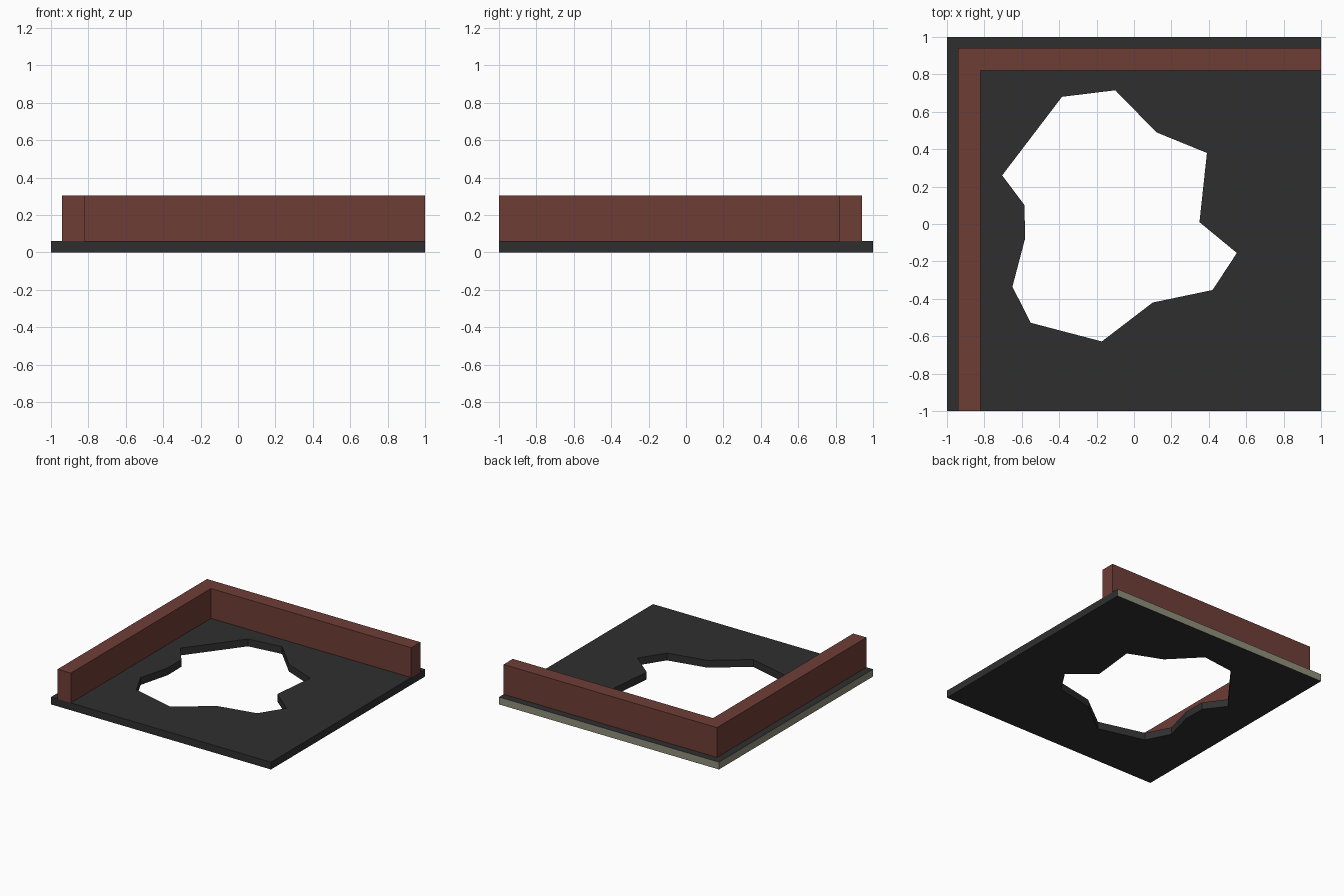
import bpy, bmesh

if "Cube" in bpy.data.objects:
    bpy.data.objects.remove(bpy.data.objects["Cube"])


def material(name, srgb):
    m = bpy.data.materials.new(name)
    lin = [((c / 255 + 0.055) / 1.055) ** 2.4 for c in srgb]
    m.diffuse_color = (*lin, 1)
    m.use_nodes = True
    m.node_tree.nodes["Principled BSDF"].inputs["Base Color"].default_value = m.diffuse_color
    return m


roofing = material("dark roofing", (47, 47, 47))
brick = material("red brown brick", (111, 61, 54))
trim = material("pale stone edge", (142, 142, 123))


def extruded(name, loops, z0, z1, mats):
    """Fill flat outlines (the first is outer, others are holes) and raise to z1."""
    bm = bmesh.new()
    edges = []
    for loop in loops:
        vs = [bm.verts.new((x, y, z0)) for x, y in loop]
        edges += [bm.edges.new((a, b)) for a, b in zip(vs, vs[1:] + vs[:1])]
    bmesh.ops.triangle_fill(bm, use_beauty=True, edges=edges, normal=(0, 0, 1))
    ext = bmesh.ops.extrude_face_region(bm, geom=bm.faces[:], use_keep_orig=True)
    top = [g for g in ext["geom"] if isinstance(g, bmesh.types.BMVert)]
    bmesh.ops.translate(bm, verts=top, vec=(0, 0, z1 - z0))
    bmesh.ops.recalc_face_normals(bm, faces=bm.faces[:])
    me = bpy.data.meshes.new(name)
    bm.to_mesh(me)
    bm.free()
    for m in mats:
        me.materials.append(m)
    ob = bpy.data.objects.new(name, me)
    bpy.context.collection.objects.link(ob)
    return ob


# Roof slab with a ragged hole broken through it
square = [(-1, -1), (1, -1), (1, 1), (-1, 1)]
hole = [(-0.10, 0.715), (-0.385, 0.68), (-0.705, 0.26), (-0.585, 0.10),
        (-0.583, -0.08), (-0.65, -0.335), (-0.553, -0.528), (-0.172, -0.628),
        (0.10, -0.42), (0.42, -0.353), (0.55, -0.155), (0.35, 0.01),
        (0.39, 0.38), (0.12, 0.49)]
slab = extruded("roof_slab", [square, hole], 0, 0.06, [roofing, trim])

# Outer edges on the left and back are pale stone
for p in slab.data.polygons:
    if abs(p.normal.z) < 0.1 and (p.center.x < -0.99 or p.center.y > 0.99):
        p.material_index = 1

# L-shaped parapet along the left and back
ell = [(-0.94, -1), (-0.82, -1), (-0.82, 0.82), (1, 0.82), (1, 0.94), (-0.94, 0.94)]
extruded("parapet_wall", [ell], 0.06, 0.305, [brick])
